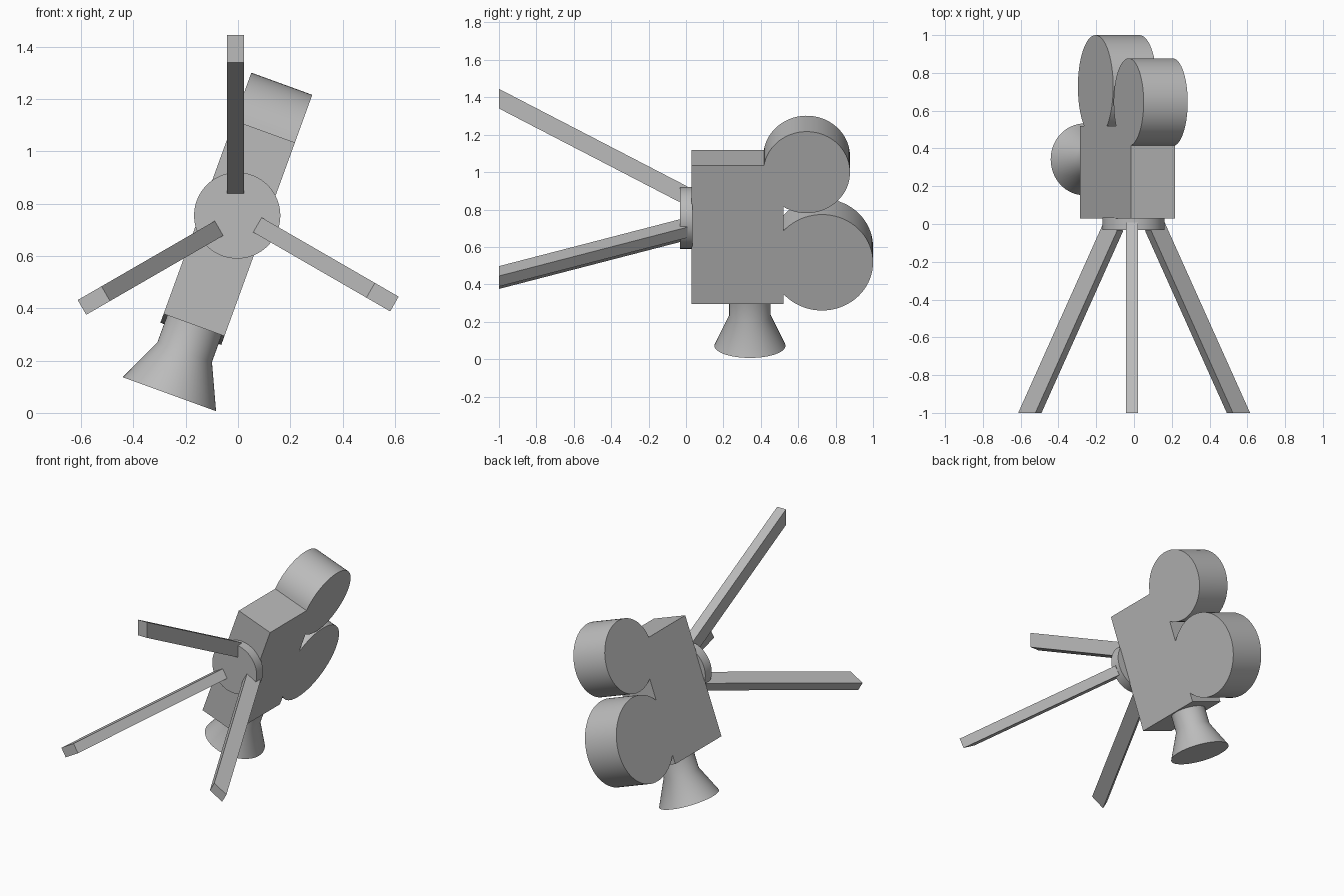
import bpy, bmesh
from math import sin, cos, pi, radians, asin, acos
from mathutils import Matrix, Vector

if "Cube" in bpy.data.objects:
    bpy.data.objects.remove(bpy.data.objects["Cube"], do_unlink=True)

grey = bpy.data.materials.new("plain grey")
grey.use_nodes = True
COLOUR = (0.5, 0.5, 0.5, 1)
grey.diffuse_color = COLOUR
grey.node_tree.nodes["Principled BSDF"].inputs["Base Color"].default_value = COLOUR

# Tripod axis runs along y through the hub; the camera is rolled about it
HUB = Matrix.Translation((-0.003, 0, 0.755))
CAMERA = HUB @ Matrix.Rotation(radians(20), 4, 'Y')


def finish(name, bm, matrix, smooth=True):
    bmesh.ops.recalc_face_normals(bm, faces=bm.faces)
    mesh = bpy.data.meshes.new(name)
    bm.to_mesh(mesh)
    bm.free()
    mesh.materials.append(grey)
    obj = bpy.data.objects.new(name, mesh)
    bpy.context.collection.objects.link(obj)
    mesh.transform(matrix)
    if smooth:
        bpy.ops.object.select_all(action='DESELECT')
        obj.select_set(True)
        bpy.context.view_layer.objects.active = obj
        bpy.ops.object.shade_smooth_by_angle(angle=radians(30))
    return obj


def extrude_profile(name, points, x0, x1, matrix, smooth=True):
    """Extrude a (y, z) outline from x0 to x1."""
    bm = bmesh.new()
    face = bm.faces.new([bm.verts.new((x0, y, z)) for y, z in points])
    new = bmesh.ops.extrude_face_region(bm, geom=[face])["geom"]
    bmesh.ops.translate(bm, vec=(x1 - x0, 0, 0),
                        verts=[v for v in new if isinstance(v, bmesh.types.BMVert)])
    return finish(name, bm, matrix, smooth)


def revolve(name, profile, matrix, steps=64):
    """Spin a (radius, height) outline around z; zero radii close the ends."""
    bm = bmesh.new()
    verts = [bm.verts.new((r, 0, h)) for r, h in profile]
    edges = [bm.edges.new(pair) for pair in zip(verts, verts[1:])]
    bmesh.ops.spin(bm, geom=verts + edges, axis=(0, 0, 1), cent=(0, 0, 0),
                   angle=2 * pi, steps=steps)
    bmesh.ops.remove_doubles(bm, verts=bm.verts, dist=0.0001)
    return finish(name, bm, matrix)


def arc(cy, cz, r, start, end, n=56):
    return [(cy + r * cos(start + (end - start) * i / n),
             cz + r * sin(start + (end - start) * i / n)) for i in range(n + 1)]


# Camera body and its two film reels share one outline
FRONT, BACK, BASE, ROOF = 0.03, 0.52, -0.45, 0.338
uy, uz, ur = 0.645, 0.30, 0.232
ly, lz, lr = 0.727, -0.213, 0.273
upper = arc(uy, uz, ur, pi - asin((ROOF - uz) / ur), -acos((BACK - uy) / ur))
half = acos((BACK - ly) / lr)
lower = arc(ly, lz, lr, half, -half)
outline = [(FRONT, BASE), (FRONT, ROOF)] + upper + lower + [(BACK, BASE)]
extrude_profile("camera_body_with_reels", outline, -0.136, 0.112, CAMERA)

# Lens: short neck flaring into a hood
revolve("lens", [(0, -0.44), (0.111, -0.44), (0.111, -0.56), (0.19, -0.731), (0, -0.731)],
        CAMERA @ Matrix.Translation((-0.01, 0.342, 0)))

# Round mounting plate
revolve("tripod_plate", [(0, -0.033), (0.165, -0.033), (0.165, 0.035), (0, 0.035)],
        HUB @ Matrix.Rotation(radians(-90), 4, 'X'))

# Three splayed legs, square at the plate and cut flat at the feet
leg = [(-0.035, 0.085), (0.008, 0.168), (-1, 0.69), (-1, 0.585)]
for name, angle in (("upper_leg", 0), ("left_leg", 120), ("right_leg", -120)):
    extrude_profile(name, leg, -0.04, 0.025,
                    HUB @ Matrix.Rotation(radians(angle), 4, 'Y'), smooth=False)
